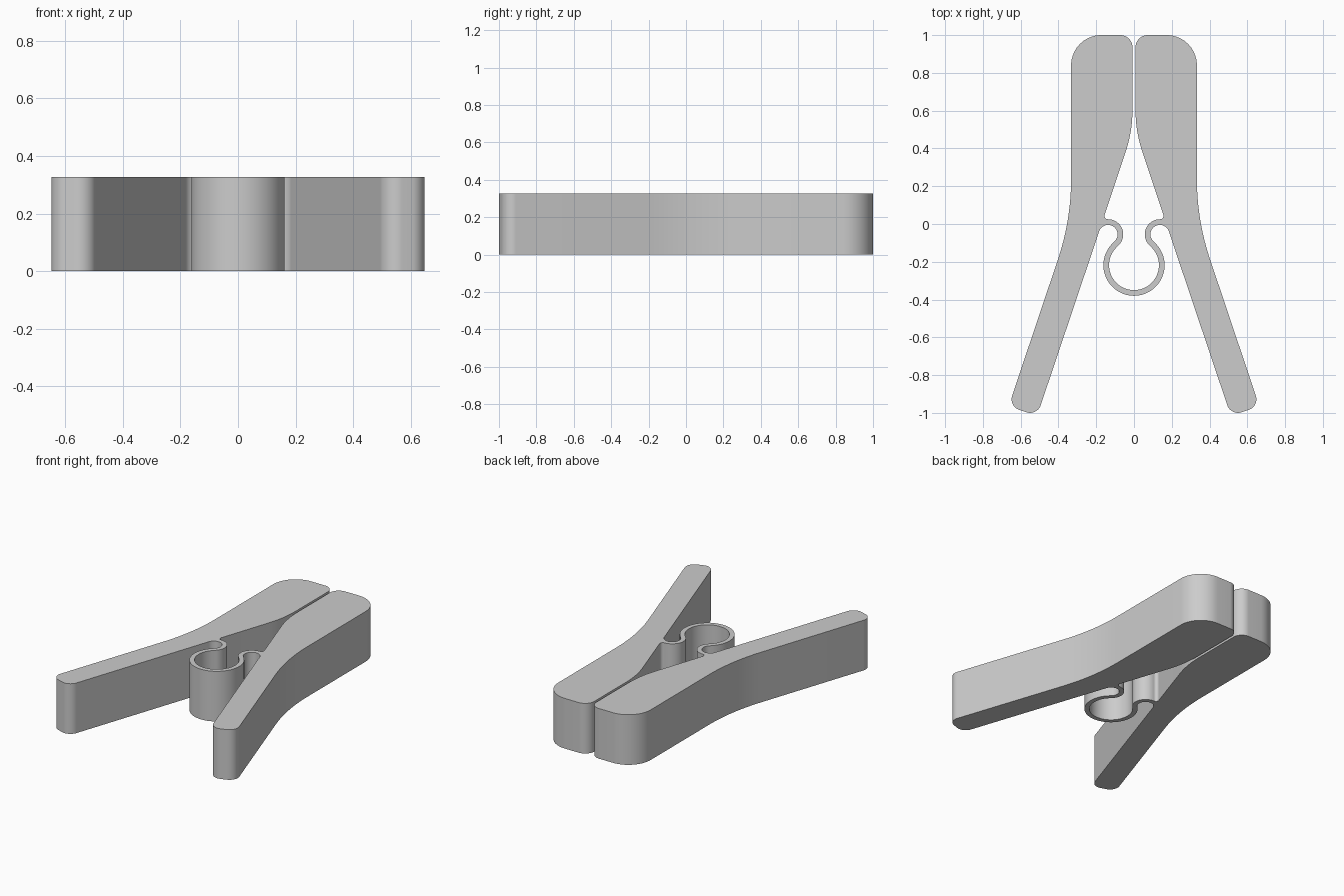
import bpy
import bmesh
from math import cos, sin, radians, tan
from mathutils import Vector

cube = bpy.data.objects.get("Cube")
if cube:
    bpy.data.objects.remove(cube, do_unlink=True)

HEIGHT = 0.327
LOOP_CENTRE, LOOP_R = Vector((0, -0.218)), 0.147    # big spring ring
CURL_CENTRE, CURL_R = Vector((0.137, -0.055)), 0.065  # small curl at each arm
HALF_WALL = 0.015

grey = bpy.data.materials.new("grey_plastic")
grey.use_nodes = True
grey.diffuse_color = (0.604, 0.604, 0.604, 1)
grey.node_tree.nodes["Principled BSDF"].inputs["Base Color"].default_value = grey.diffuse_color


def arc(centre, r, start, end, steps):
    angles = [radians(start + (end - start) * i / steps) for i in range(steps + 1)]
    return [centre + r * Vector((cos(a), sin(a))) for a in angles]


def fillet(before, corner, after, r, steps=12):
    """Points of a round of radius r tangent to both sides of a corner."""
    u, v = (before - corner).normalized(), (after - corner).normalized()
    half = u.angle(v) / 2
    centre = corner + (u + v).normalized() * (r / sin(half))
    a = (corner + u * (r / tan(half)) - centre).normalized()
    b = (corner + v * (r / tan(half)) - centre).normalized()
    return [centre + r * a.lerp(b, i / steps).normalized() for i in range(steps + 1)]


def mirrored(points):
    return [Vector((-p.x, p.y)) for p in points]


def extrude_profile(name, outline):
    bm = bmesh.new()
    face = bm.faces.new([bm.verts.new((p.x, p.y, 0)) for p in outline])
    result = bmesh.ops.extrude_face_region(bm, geom=[face], use_keep_orig=True)
    top = [g for g in result["geom"] if isinstance(g, bmesh.types.BMVert)]
    bmesh.ops.translate(bm, verts=top, vec=(0, 0, HEIGHT))
    bmesh.ops.recalc_face_normals(bm, faces=bm.faces)
    mesh = bpy.data.meshes.new(name)
    bm.to_mesh(mesh)
    bm.free()
    mesh.materials.append(grey)
    obj = bpy.data.objects.new(name, mesh)
    bpy.context.collection.objects.link(obj)
    bpy.ops.object.select_all(action="DESELECT")
    obj.select_set(True)
    bpy.context.view_layer.objects.active = obj
    bpy.ops.object.shade_smooth_by_angle(angle=radians(35))


# Arm: socket under the curl, then the foot, outer bend, jaw and inner tip
socket = arc(CURL_CENTRE, CURL_R - HALF_WALL, 90, 18, 10)
tip_base = CURL_CENTRE + Vector((0, CURL_R + HALF_WALL))
corners = [  # x, y, rounding
    (0.513, -1.016, 0.06),   # foot, inner
    (0.664, -0.965, 0.06),   # foot, outer
    (0.333, 0.02, 1.34),     # outer bend
    (0.333, 1.0, 0.16),      # jaw, outer
    (0.008, 1.0, 0.065),     # jaw, inner
    (0.008, 0.49, 0.7),      # inner bend
    (0.163, 0.027, 0.019),   # tip beside the curl
]
path = [socket[-1]] + [Vector(c[:2]) for c in corners] + [tip_base]
arm = list(socket)
for i, (x, y, r) in enumerate(corners):
    arm += fillet(path[i], path[i + 1], path[i + 2], r)
arm.append(tip_base)

extrude_profile("left_arm", arm)
extrude_profile("right_arm", mirrored(arm))


# Spring: big ring flowing into a curl on each side, as one strip
def spring_side(offset):
    """Half of one wall, from the ring's front to the end of the curl."""
    ring = arc(LOOP_CENTRE, LOOP_R + offset, -90, 50, 36)
    curl = arc(CURL_CENTRE, CURL_R - offset, 230, 90, 20)
    return ring[:-1] + curl


outer, inner = spring_side(HALF_WALL), spring_side(-HALF_WALL)
spring = outer + inner[::-1] + mirrored(inner[1:]) + mirrored(outer[:0:-1])
extrude_profile("spring_loop", spring)
